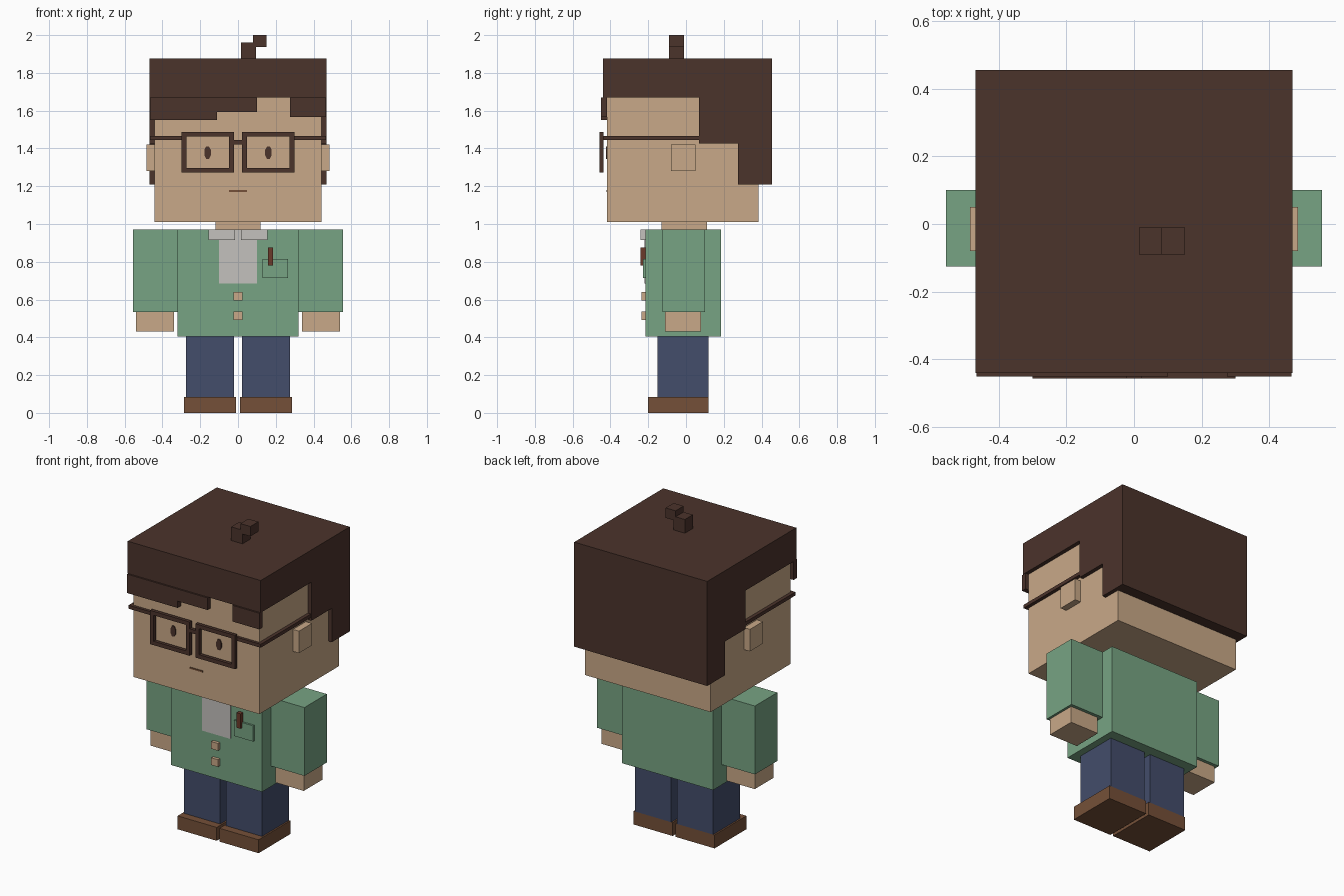
import bpy
import bmesh
import math

cube = bpy.data.objects.get("Cube")
if cube:
    bpy.data.objects.remove(cube, do_unlink=True)


def material(name, hex_code):
    """Flat material from an sRGB hex code, stored as linear values."""
    srgb = [int(hex_code[i:i + 2], 16) / 255 for i in (0, 2, 4)]
    colour = [((c + 0.055) / 1.055) ** 2.4 for c in srgb] + [1.0]
    mat = bpy.data.materials.new(name)
    mat.use_nodes = True
    mat.diffuse_color = colour
    mat.node_tree.nodes["Principled BSDF"].inputs["Base Color"].default_value = colour
    return mat


skin = material("skin", "C9A988")
hair = material("dark brown hair", "4B332B")
green = material("green jacket", "77A483")
white = material("pale grey shirt", "C4C1BD")
denim = material("navy denim", "434D6B")
leather = material("brown leather", "755038")
pen_red = material("red brown pen", "6B3A2A")


def finish(name, bm, mat):
    bmesh.ops.recalc_face_normals(bm, faces=bm.faces[:])
    mesh = bpy.data.meshes.new(name)
    bm.to_mesh(mesh)
    bm.free()
    mesh.materials.append(mat)
    obj = bpy.data.objects.new(name, mesh)
    bpy.context.collection.objects.link(obj)
    return obj


def add_box(bm, x, y, z):
    """Add a box spanning the three (min, max) ranges."""
    verts = bmesh.ops.create_cube(bm, size=1)["verts"]
    for v in verts:
        v.co = [(lo + hi) / 2 + c * (hi - lo) for c, (lo, hi) in zip(v.co, (x, y, z))]


def box(name, mat, *spans):
    bm = bmesh.new()
    for x, y, z in spans:
        add_box(bm, x, y, z)
    return finish(name, bm, mat)


def pair(name, mat, *spans):
    """Left part as given, right part mirrored across x = 0."""
    box("left_" + name, mat, *spans)
    box("right_" + name, mat, *[((-x[1], -x[0]), y, z) for x, y, z in spans])


def extrude_profile(name, mat, points, place, depth):
    """Extrude a closed outline along the given direction."""
    bm = bmesh.new()
    face = bm.faces.new([bm.verts.new(place(a, b)) for a, b in points])
    result = bmesh.ops.extrude_face_region(bm, geom=[face])
    moved = [g for g in result["geom"] if isinstance(g, bmesh.types.BMVert)]
    bmesh.ops.translate(bm, verts=moved, vec=depth)
    return finish(name, bm, mat)


# Legs and shoes
pair("shoe", leather, ((0.01, 0.285), (-0.2, 0.12), (0, 0.085)))
pair("leg", denim, ((0.02, 0.275), (-0.15, 0.12), (0.085, 0.405)))

# Jacket, sleeves and hands
box("jacket_body", green, ((-0.32, 0.32), (-0.215, 0.185), (0.405, 0.97)))
pair("sleeve", green, ((0.32, 0.555), (-0.125, 0.1), (0.535, 0.97)))
pair("hand", skin, ((0.34, 0.54), (-0.11, 0.08), (0.43, 0.535)))

# Shirt, collar, buttons, pocket and pen
box("shirt_front", white, ((-0.1, 0.1), (-0.22, -0.213), (0.685, 0.97)))
pair("collar", white, ((0.015, 0.155), (-0.24, -0.215), (0.915, 0.97)))
for i, z in enumerate((0.515, 0.618)):
    box(f"button_{i + 1}", skin, ((-0.024, 0.024), (-0.235, -0.215), (z - 0.023, z + 0.023)))
box("pocket", green, ((0.13, 0.265), (-0.227, -0.215), (0.715, 0.815)))
box("pen", pen_red, ((0.158, 0.186), (-0.24, -0.215), (0.78, 0.875)))

# Neck, head and ears
box("neck", skin, ((-0.12, 0.12), (-0.13, 0.11), (0.97, 1.01)))
box("head", skin, ((-0.443, 0.443), (-0.418, 0.385), (1.01, 1.8)))
pair("ear", skin, ((0.44, 0.485), (-0.08, 0.05), (1.28, 1.42)))

# Hair: stepped side outline extruded across the head
side = [(-0.44, 1.875), (-0.44, 1.67), (0.07, 1.67), (0.07, 1.425),
        (0.275, 1.425), (0.275, 1.21), (0.455, 1.21), (0.455, 1.875)]
extrude_profile("hair", hair, side, lambda a, b: (-0.468, a, b), (0.936, 0, 0))

# Fringe of uneven lengths
depth = (-0.45, -0.418)
box("fringe", hair,
    ((-0.465, -0.11), depth, (1.55, 1.67)),
    ((-0.11, 0.1), depth, (1.593, 1.67)),
    ((0.275, 0.465), depth, (1.567, 1.67)))

# Tuft on top
box("hair_tuft", hair,
    ((0.015, 0.095), (-0.09, -0.01), (1.875, 1.962)),
    ((0.08, 0.15), (-0.09, -0.01), (1.937, 2.0)))

# Glasses: rims, bridge and side arms
front = (-0.457, -0.436)
pair("glasses_rim", hair,
     ((0.02, 0.3), front, (1.462, 1.487)),
     ((0.02, 0.3), front, (1.272, 1.297)),
     ((0.02, 0.047), front, (1.297, 1.462)),
     ((0.273, 0.3), front, (1.297, 1.462)))
box("glasses_bridge", hair, ((-0.02, 0.02), front, (1.42, 1.444)))
pair("glasses_arm", hair,
     ((0.28, 0.465), (-0.436, -0.416), (1.445, 1.467)),
     ((0.443, 0.465), (-0.416, 0.07), (1.445, 1.467)))

# Eyes as thin eight-sided plates, and the mouth
for name, cx in (("left_eye", 0.161), ("right_eye", -0.161)):
    ring = [math.tau * (i + 0.5) / 8 for i in range(8)]
    outline = [(cx + 0.019 * math.cos(t), 1.378 + 0.036 * math.sin(t)) for t in ring]
    extrude_profile(name, hair, outline, lambda a, b: (a, -0.417, b), (0, -0.007, 0))
box("mouth", leather, ((-0.047, 0.047), (-0.422, -0.417), (1.17, 1.18)))
